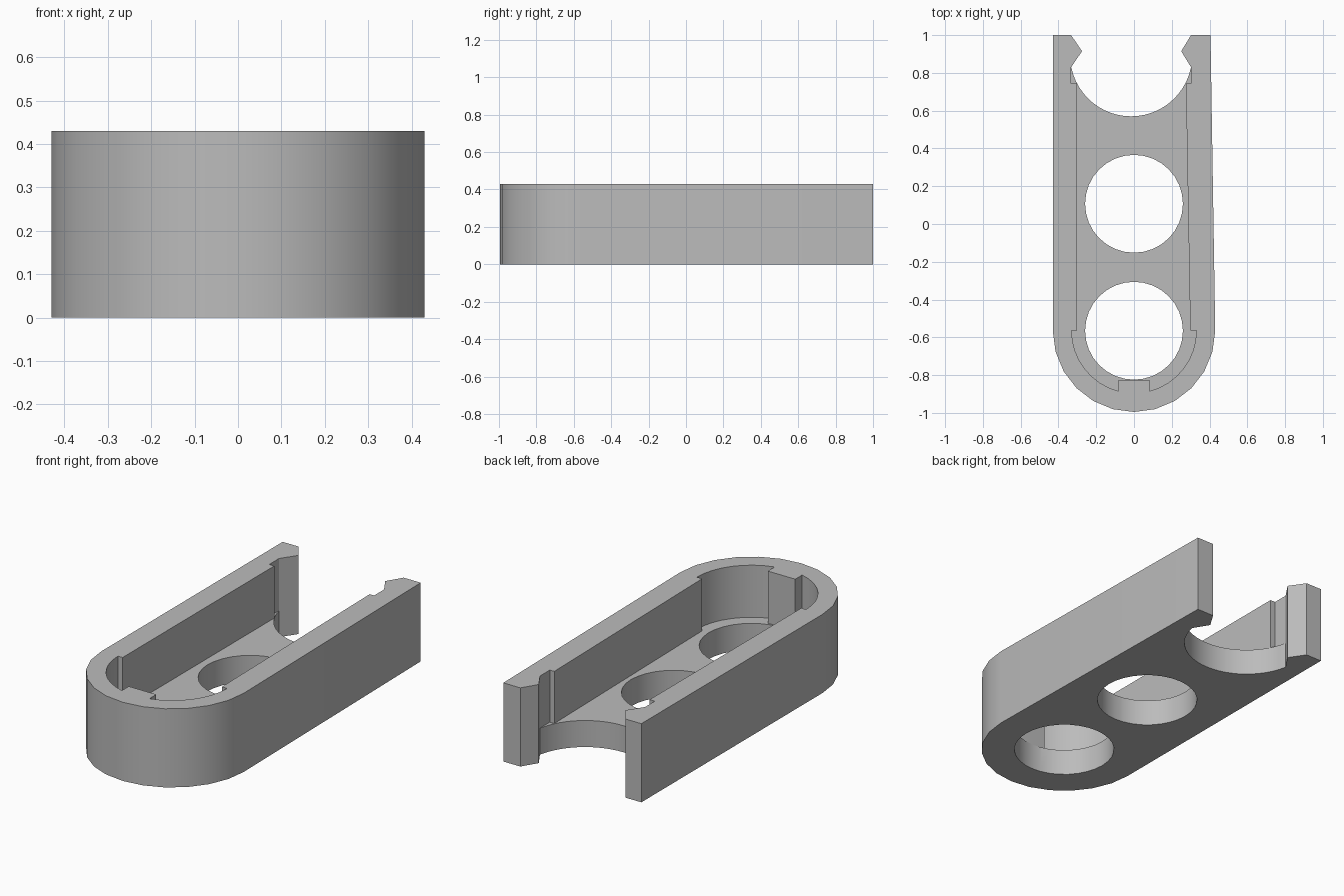
import bpy, bmesh, math

cube = bpy.data.objects.get("Cube")
if cube:
    bpy.data.objects.remove(cube, do_unlink=True)

HEIGHT, FLOOR = 0.43, 0.145
CY = -0.565  # centre of the rounded front end

grey = bpy.data.materials.new("plain grey")
grey.use_nodes = True
colour = (0.5, 0.5, 0.5, 1)
grey.diffuse_color = colour
grey.node_tree.nodes["Principled BSDF"].inputs["Base Color"].default_value = colour


def arc(cx, cy, r, start, end, steps):
    angles = [math.radians(start + (end - start) * i / steps) for i in range(steps + 1)]
    return [(cx + r * math.cos(a), cy + r * math.sin(a)) for a in angles]


def prism(name, outline, z0, z1):
    bm = bmesh.new()
    base = bm.faces.new([bm.verts.new((x, y, z0)) for x, y in outline])
    top = bmesh.ops.extrude_face_region(bm, geom=[base])["geom"]
    bmesh.ops.translate(bm, verts=[v for v in top if isinstance(v, bmesh.types.BMVert)],
                        vec=(0, 0, z1 - z0))
    bmesh.ops.recalc_face_normals(bm, faces=bm.faces)
    mesh = bpy.data.meshes.new(name)
    bm.to_mesh(mesh)
    bm.free()
    mesh.materials.append(grey)
    obj = bpy.data.objects.new(name, mesh)
    bpy.context.collection.objects.link(obj)
    return obj


def cut(body, name, outline, z0=-0.1):
    cutter = prism(name, outline, z0, HEIGHT + 0.1)
    cutter.hide_render = True
    bpy.context.view_layer.objects.active = body
    mod = body.modifiers.new(name, "BOOLEAN")
    mod.operation, mod.solver, mod.object = "DIFFERENCE", "EXACT", cutter
    bpy.ops.object.modifier_apply(modifier=mod.name)
    bpy.data.objects.remove(cutter, do_unlink=True)


# Body: rounded front, right wall drawn in slightly towards the back
body = prism("holder_body",
             arc(0, CY, 0.43, 180, 360, 12) + [(0.405, 1), (-0.43, 1)], 0, HEIGHT)

# Open back: round bite with a pointed tooth on each side
bite = arc(-0.015, 0.893, 0.323, 192, 348, 24)
cut(body, "back_opening",
    [(-0.333, 1.1), (-0.333, 1), (-0.275, 0.915), (-0.333, 0.83)] + bite +
    [(0.302, 0.83), (0.25, 0.915), (0.302, 1), (0.302, 1.1)])

# Channel: end notches, rounded front pocket and a centre tab
pocket = 0.33
tab = math.degrees(math.asin(0.083 / pocket))
left_arc = arc(0, CY, pocket, 180, 270 - tab, 8)
right_arc = arc(0, CY, pocket, 270 + tab, 360, 8)
cut(body, "channel",
    [(-0.333, 0.83), (-0.333, 0.745), (-0.302, 0.745), (-0.302, CY)] + left_arc +
    [(-0.083, -0.825), (0.083, -0.825)] + right_arc +
    [(0.298, CY), (0.275, 0.745), (0.302, 0.745), (0.302, 0.83)], FLOOR)

# Round floor holes
for name, y in (("front_hole", CY), ("middle_hole", 0.107)):
    cut(body, name, arc(0, y, 0.259, 0, 348.75, 31), -0.1)

# Sit the body in the middle and shade the curves
for v in body.data.vertices:
    v.co.y -= 0.0
bpy.ops.object.select_all(action="DESELECT")
body.select_set(True)
bpy.context.view_layer.objects.active = body
bpy.ops.object.shade_smooth_by_angle(angle=math.radians(30))
